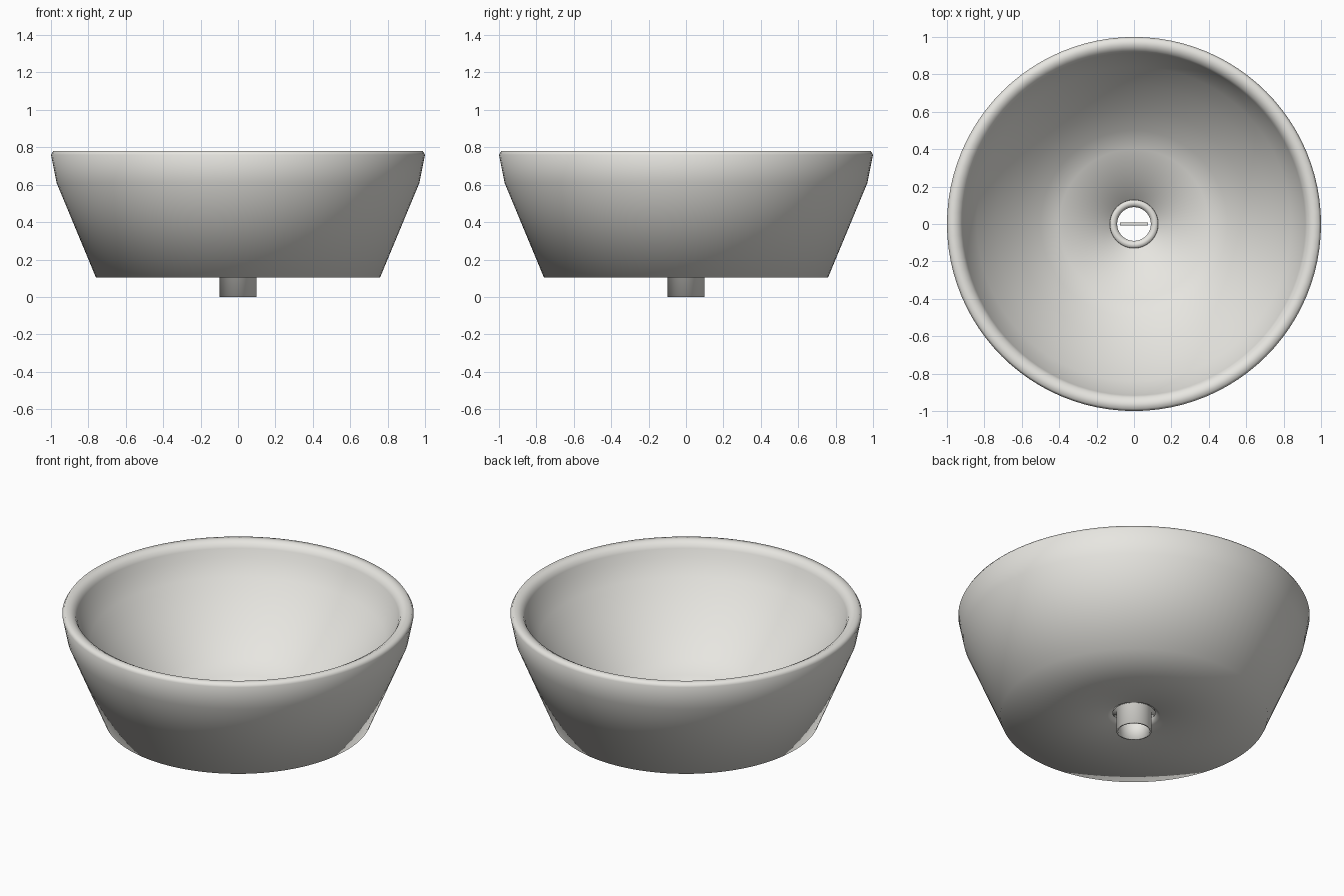
import bpy, bmesh, math

if "Cube" in bpy.data.objects:
    bpy.data.objects.remove(bpy.data.objects["Cube"])

SEG = 96


def material(name, rgb):
    m = bpy.data.materials.new(name)
    m.diffuse_color = (*rgb, 1)
    m.use_nodes = True
    m.node_tree.nodes["Principled BSDF"].inputs["Base Color"].default_value = m.diffuse_color
    return m


ceramic = material("warm white ceramic", (0.8, 0.79, 0.75))


def lathe(name, profile, mat):
    """Spin a closed (radius, z) profile around the z axis."""
    bm = bmesh.new()
    rings = []
    for i in range(SEG):
        a = 2 * math.pi * i / SEG
        rings.append([bm.verts.new((r * math.cos(a), r * math.sin(a), z)) for r, z in profile])
    n = len(profile)
    for i in range(SEG):
        p, q = rings[i], rings[(i + 1) % SEG]
        for j in range(n):
            k = (j + 1) % n
            bm.faces.new((p[j], q[j], q[k], p[k]))
    bmesh.ops.recalc_face_normals(bm, faces=bm.faces)
    for f in bm.faces:
        f.smooth = True
    me = bpy.data.meshes.new(name)
    bm.to_mesh(me)
    bm.free()
    me.materials.append(mat)
    ob = bpy.data.objects.new(name, me)
    bpy.context.collection.objects.link(ob)
    return ob


# Basin: flat underside, flared outside wall, rounded rim, funnel-like inside
lathe("basin", [
    (0.12, 0.12), (0.15, 0.105), (0.76, 0.105),
    (0.97, 0.61), (1.0, 0.76), (0.988, 0.78),
    (0.955, 0.78), (0.928, 0.765), (0.916, 0.74),
    (0.90, 0.69), (0.84, 0.595), (0.74, 0.47), (0.62, 0.345),
    (0.50, 0.245), (0.40, 0.185), (0.125, 0.135),
], ceramic)

# Drain: flange sitting in the bowl and the open pipe below it
lathe("drain_pipe", [
    (0.10, 0.0), (0.10, 0.13), (0.13, 0.14), (0.128, 0.152),
    (0.105, 0.155), (0.09, 0.14), (0.09, 0.0),
], ceramic)

# Thin bar across the drain opening
bpy.ops.mesh.primitive_cube_add(size=1, location=(0, 0, 0.13))
bar = bpy.context.object
bar.name = "drain_bar"
bar.scale = (0.15, 0.014, 0.014)
bar.data.materials.append(ceramic)
